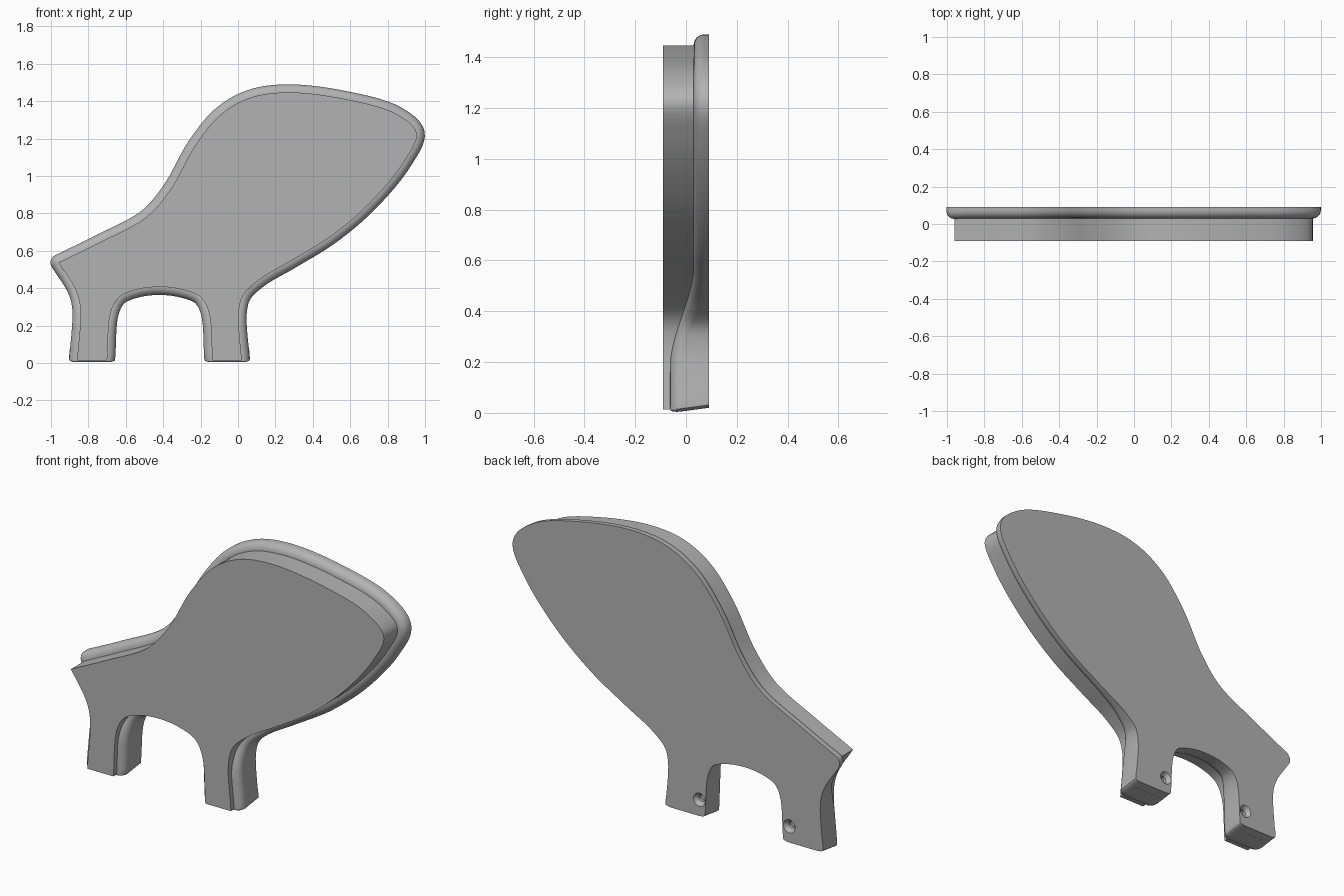
import bpy, bmesh, math
from mathutils import Vector

cube = bpy.data.objects.get("Cube")
if cube:
    bpy.data.objects.remove(cube, do_unlink=True)

RIM = 0.043      # width of the rounded rim around the front plate
BACK = 0.09      # flat back plane
FRONT = -0.09    # flat front plane

grey = bpy.data.materials.new("plain grey")
grey.use_nodes = True
colour = (0.45, 0.45, 0.45, 1)
grey.diffuse_color = colour
grey.node_tree.nodes["Principled BSDF"].inputs["Base Color"].default_value = colour

# Plate outline in (x, z), as smooth runs that meet at sharp corners
RUNS = [
    [(-.96, .537), (-.74, .645), (-.49, .78), (-.36, .93), (-.23, 1.16), (-.09, 1.33), (.07, 1.42),
     (.27, 1.447), (.58, 1.41), (.85, 1.33), (.955, 1.23), (.89, 1.08), (.71, .86), (.5, .68),
     (.29, .55), (.12, .45), (.03, .365), (.004, .27), (.02, .013)],
    [(.02, .013), (-.137, .013)],
    [(-.137, .013), (-.156, .27), (-.2, .352), (-.3, .393), (-.42, .407), (-.54, .393),
     (-.635, .352), (-.68, .27), (-.7, .013)],
    [(-.7, .013), (-.86, .013)],
    [(-.86, .013), (-.843, .29), (-.868, .39), (-.96, .537)],
]


def smooth_run(points, steps=8):
    """Centripetal spline through the points."""
    pts = [Vector(p) for p in points]
    if len(pts) == 2:
        return pts
    pts = [2 * pts[0] - pts[1]] + pts + [2 * pts[-1] - pts[-2]]
    out = []
    for a, b, c, d in zip(pts, pts[1:], pts[2:], pts[3:]):
        ta, tb, tc = (math.sqrt((q - p).length) for p, q in ((a, b), (b, c), (c, d)))
        m1 = tb * ((b - a) / ta - (c - a) / (ta + tb) + (c - b) / tb)
        m2 = tb * ((c - b) / tb - (d - b) / (tb + tc) + (d - c) / tc)
        for i in range(steps):
            t = i / steps
            out.append(b + m1 * t + (3 * (c - b) - 2 * m1 - m2) * t ** 2
                       + (2 * (b - c) + m1 + m2) * t ** 3)
    return out + [pts[-2]]


def outward(a, b):
    d = (b - a).normalized()
    return Vector((-d.y, d.x))


runs = [smooth_run(r) for r in RUNS]
outline = [p for r in runs for p in r[:-1]]

# Outline points with outward directions; corners get a fan of directions
rim = []
for k, run in enumerate(runs):
    before = runs[k - 1]
    start, end = outward(before[-2], before[-1]), outward(run[0], run[1])
    rim += [(run[0], start.lerp(end, i / 6).normalized()) for i in range(7)]
    rim += [(p, (outward(a, p) + outward(p, b)).normalized())
            for a, p, b in zip(run, run[1:], run[2:])]


def make_object(name, bm):
    bmesh.ops.recalc_face_normals(bm, faces=bm.faces)
    mesh = bpy.data.meshes.new(name)
    bm.to_mesh(mesh)
    bm.free()
    mesh.materials.append(grey)
    obj = bpy.data.objects.new(name, mesh)
    bpy.context.collection.objects.link(obj)
    return obj


def loft(name, rings):
    bm = bmesh.new()
    loops = [[bm.verts.new(p) for p in ring] for ring in rings]
    for lo, hi in zip(loops, loops[1:]):
        for i in range(len(lo)):
            bm.faces.new((lo[i - 1], lo[i], hi[i], hi[i - 1]))
    bm.faces.new(loops[0])
    bm.faces.new(loops[-1])
    bmesh.ops.remove_doubles(bm, verts=bm.verts, dist=1e-5)
    return make_object(name, bm)


def front_depth(z):
    """Front of the body: forward on the legs, set back higher up."""
    t = min(max((z - .18) / .4, 0), 1)
    return -.062 + .092 * t * t * (3 - 2 * t)


def body_ring(angle, at_back=False):
    ring = []
    for p, n in rim:
        y = BACK if at_back else front_depth(p.y) + RIM * (1 - math.cos(angle))
        off = n * RIM * math.sin(angle)
        x, z = p.x + off.x, p.y + off.y
        if p.y < .05:  # thin rounding and a slanted sole under the feet
            z = p.y + off.y * .3 + .02 * (y + .06) / .15
        ring.append((x, y, z))
    return ring


# Front plate and rounded backing body
plate = loft("front_plate", [[(p.x, y, p.y) for p in outline] for y in (FRONT, .04)])
body = loft("backing_body", [body_ring(math.pi / 2 * i / 8) for i in range(9)]
            + [body_ring(math.pi / 2, True)])

# Countersunk screw holes in the back of the legs
PROFILE = [(.05, .018), (.068, .018), (.092, .038)]
for side, x in (("left", -.145), ("right", -.695)):
    rings = [[(x + r * math.cos(a), y, .11 + r * math.sin(a))
              for a in (math.tau * i / 24 for i in range(24))] for y, r in PROFILE]
    cutter = loft(side + "_screw_hole_cutter", rings)
    cutter.hide_render = True
    cutter.hide_viewport = True
    cut = body.modifiers.new(side + "_screw_hole", 'BOOLEAN')
    cut.operation = 'DIFFERENCE'
    cut.solver = 'EXACT'
    cut.object = cutter

# Smooth shading with crisp edges
bpy.ops.object.select_all(action='DESELECT')
for obj in (plate, body):
    obj.select_set(True)
bpy.context.view_layer.objects.active = body
bpy.ops.object.shade_smooth_by_angle(angle=math.radians(35))
